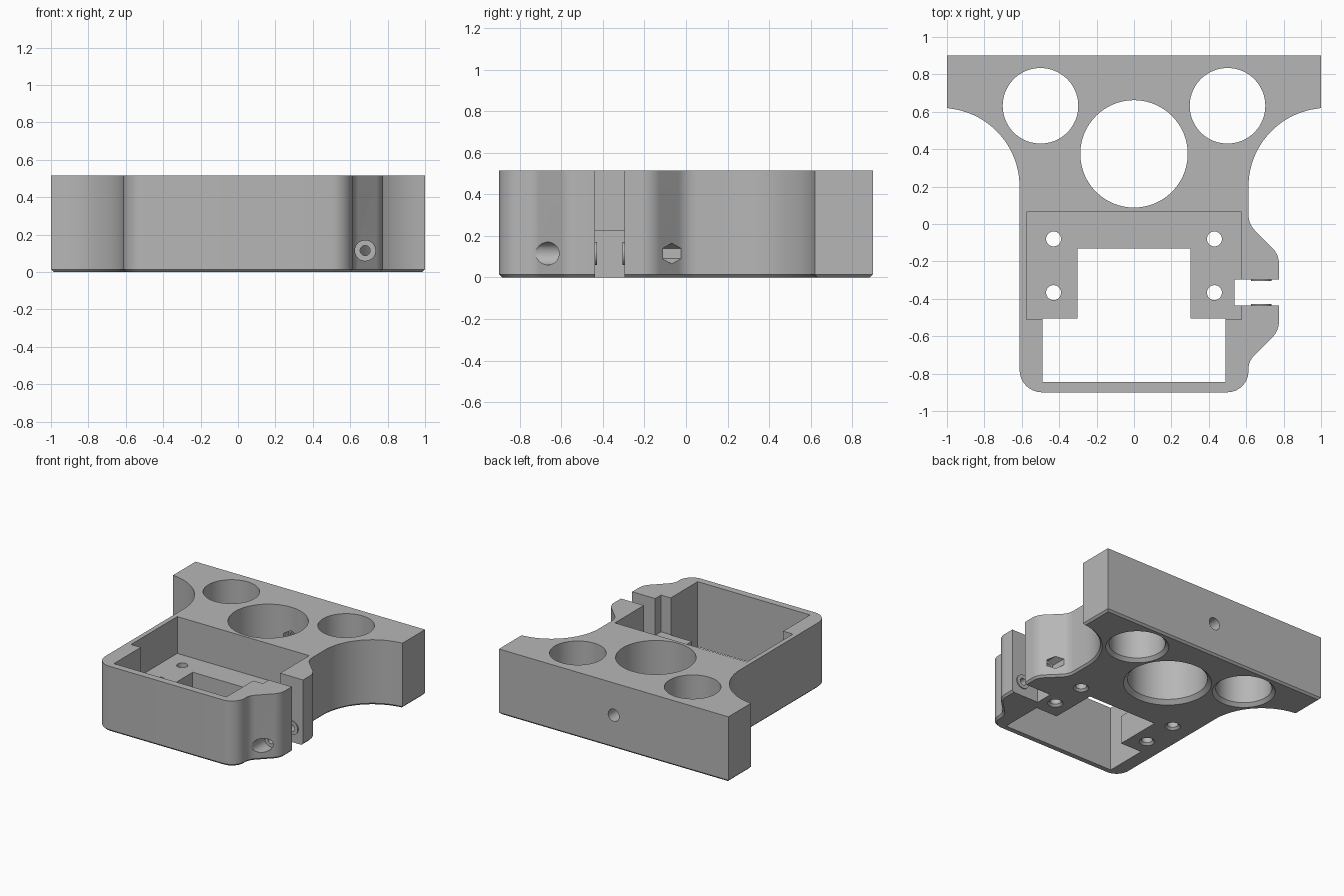
import bpy, bmesh
from math import sin, cos, pi, tan, radians
from mathutils import Vector, Matrix

cube = bpy.data.objects.get("Cube")
if cube:
    bpy.data.objects.remove(cube, do_unlink=True)

grey = bpy.data.materials.new("plain grey")
grey.use_nodes = True
COLOR = (0.47, 0.47, 0.47, 1)
grey.diffuse_color = COLOR
grey.node_tree.nodes["Principled BSDF"].inputs["Base Color"].default_value = COLOR

HEIGHT, FLOOR = 0.515, 0.225
SCREW_X, SCREW_Z = 0.68, 0.115


def make_object(name, bm):
    bmesh.ops.recalc_face_normals(bm, faces=bm.faces)
    mesh = bpy.data.meshes.new(name)
    bm.to_mesh(mesh)
    bm.free()
    mesh.materials.append(grey)
    obj = bpy.data.objects.new(name, mesh)
    bpy.context.collection.objects.link(obj)
    return obj


def arc(cx, cy, r, start, end, steps=24):
    angles = [radians(start + (end - start) * i / steps) for i in range(steps + 1)]
    return [(cx + r * cos(a), cy + r * sin(a), 0) for a in angles]


def rounded(corners, steps=8):
    """Replace every corner (x, y, radius) by a tangent arc."""
    points = []
    for i, (x, y, r) in enumerate(corners):
        p = Vector((x, y))
        if not r:
            points.append(p)
            continue
        a = (Vector(corners[i - 1][:2]) - p).normalized()
        b = (Vector(corners[(i + 1) % len(corners)][:2]) - p).normalized()
        half = a.angle(b) / 2
        centre = p + (a + b).normalized() * r / sin(half)
        u = p + a * r / tan(half) - centre
        v = p + b * r / tan(half) - centre
        turn = u.angle(v)
        for k in range(steps + 1):
            t = k / steps
            points.append(centre + (u * sin((1 - t) * turn) + v * sin(t * turn)) / sin(turn))
    return points


def lathe(name, profile, location, along_y=False, sides=48):
    """Closed stepped cylinder from (radius, height) pairs."""
    bm = bmesh.new()
    rings = []
    for r, h in profile:
        rings.append([bm.verts.new((r * sin(2 * pi * i / sides), r * cos(2 * pi * i / sides), h))
                      for i in range(sides)])
    for low, high in zip(rings, rings[1:]):
        for i in range(sides):
            j = (i + 1) % sides
            bm.faces.new((low[i], low[j], high[j], high[i]))
    bm.faces.new(rings[0])
    bm.faces.new(rings[-1])
    turn = Matrix.Rotation(-pi / 2, 4, 'X') if along_y else Matrix()
    bm.transform(Matrix.Translation(location) @ turn)
    return make_object(name, bm)


def box(name, x0, x1, y0, y1, z0, z1):
    bm = bmesh.new()
    bmesh.ops.create_cube(bm, size=1)
    bm.transform(Matrix.Translation(((x0 + x1) / 2, (y0 + y1) / 2, (z0 + z1) / 2))
                 @ Matrix.Diagonal((x1 - x0, y1 - y0, z1 - z0, 1)))
    return make_object(name, bm)


def combine(target, tool, operation='DIFFERENCE'):
    mod = target.modifiers.new("combine", 'BOOLEAN')
    mod.object, mod.operation, mod.solver = tool, operation, 'EXACT'
    bpy.context.view_layer.objects.active = target
    bpy.ops.object.modifier_apply(modifier=mod.name)
    bpy.data.objects.remove(tool, do_unlink=True)


# Bracket body: wide back bar, swept waist, clamp ear on the left side
outline = [(-1, 0.9, 0), (-1, 0.62, 0)]
outline += arc(-1.032, 0.2, 0.42, 85, 0)[1:]
outline += [(-0.612, -0.9, 0.12), (0.612, -0.9, 0.113), (0.612, -0.734, 0.1),
            (0.775, -0.571, 0.12), (0.775, -0.163, 0.12), (0.612, 0, 0.12)]
outline += arc(1.032, 0.2, 0.42, 180, 95)[:-1]
outline += [(1, 0.62, 0), (1, 0.9, 0)]
bm = bmesh.new()
base = bm.faces.new([bm.verts.new((p[0], p[1], 0)) for p in rounded(outline)])
side = bmesh.ops.extrude_face_region(bm, geom=[base])
bmesh.ops.translate(bm, vec=(0, 0, HEIGHT),
                    verts=[v for v in side["geom"] if isinstance(v, bmesh.types.BMVert)])
bmesh.ops.recalc_face_normals(bm, faces=bm.faces)
rim = [e for e in bm.edges if all(v.co.z < 0.001 for v in e.verts)]
bmesh.ops.bevel(bm, geom=rim, offset=0.015, segments=1, affect='EDGES')
bracket = make_object("mounting_bracket", bm)

# Pocket, openings in its floor, and the clamp slot
combine(bracket, box("pocket", -0.575, 0.575, -0.51, 0.065, FLOOR, 1))
combine(bracket, box("front_opening", -0.49, 0.49, -0.845, -0.505, -1, 1))
combine(bracket, box("floor_opening", -0.302, 0.302, -0.6, -0.132, -1, 1))
combine(bracket, box("clamp_slot", 0.537, 1, -0.437, -0.297, -1, 1))


# Upright holes, each with a chamfer at the bottom
def upright_hole(x, y, r, c, sides):
    profile = [(r + c, -0.1), (r + c, 0), (r, c), (r, 1)]
    combine(bracket, lathe("hole", profile, (x, y, 0), sides=sides))


upright_hole(0, 0.375, 0.287, 0.03, 96)
for s in (-1, 1):
    upright_hole(s * 0.5, 0.632, 0.202, 0.025, 80)
    for y in (-0.08, -0.367):
        upright_hole(s * 0.43, y, 0.04, 0.016, 32)

# Set screw hole in the back bar with its nut trap
combine(bracket, lathe("set_screw", [(0.048, 0.5), (0.048, 1)], (0, 0, 0.26), True, 32))
combine(bracket, lathe("set_nut", [(0.07, 0.5), (0.07, 0.72)], (0, 0, 0.26), True, 6))

# Washer faces inside the slot, then the clamp screw and its nut trap
for y0, y1 in ((-0.45, -0.428), (-0.306, -0.28)):
    combine(bracket, lathe("washer", [(0.055, y0), (0.055, y1)],
                           (SCREW_X, 0, SCREW_Z), True, 32), 'UNION')
combine(bracket, lathe("clamp_screw", [(0.055, -1), (0.055, -0.56), (0.027, -0.56), (0.027, 0)],
                       (SCREW_X, 0, SCREW_Z), True, 32))
combine(bracket, lathe("clamp_nut", [(0.05, -0.15), (0.05, 0.1)],
                       (SCREW_X, 0, SCREW_Z), True, 6))

bpy.ops.object.select_all(action='DESELECT')
bracket.select_set(True)
bpy.context.view_layer.objects.active = bracket
bpy.ops.object.shade_smooth_by_angle(angle=radians(30))
